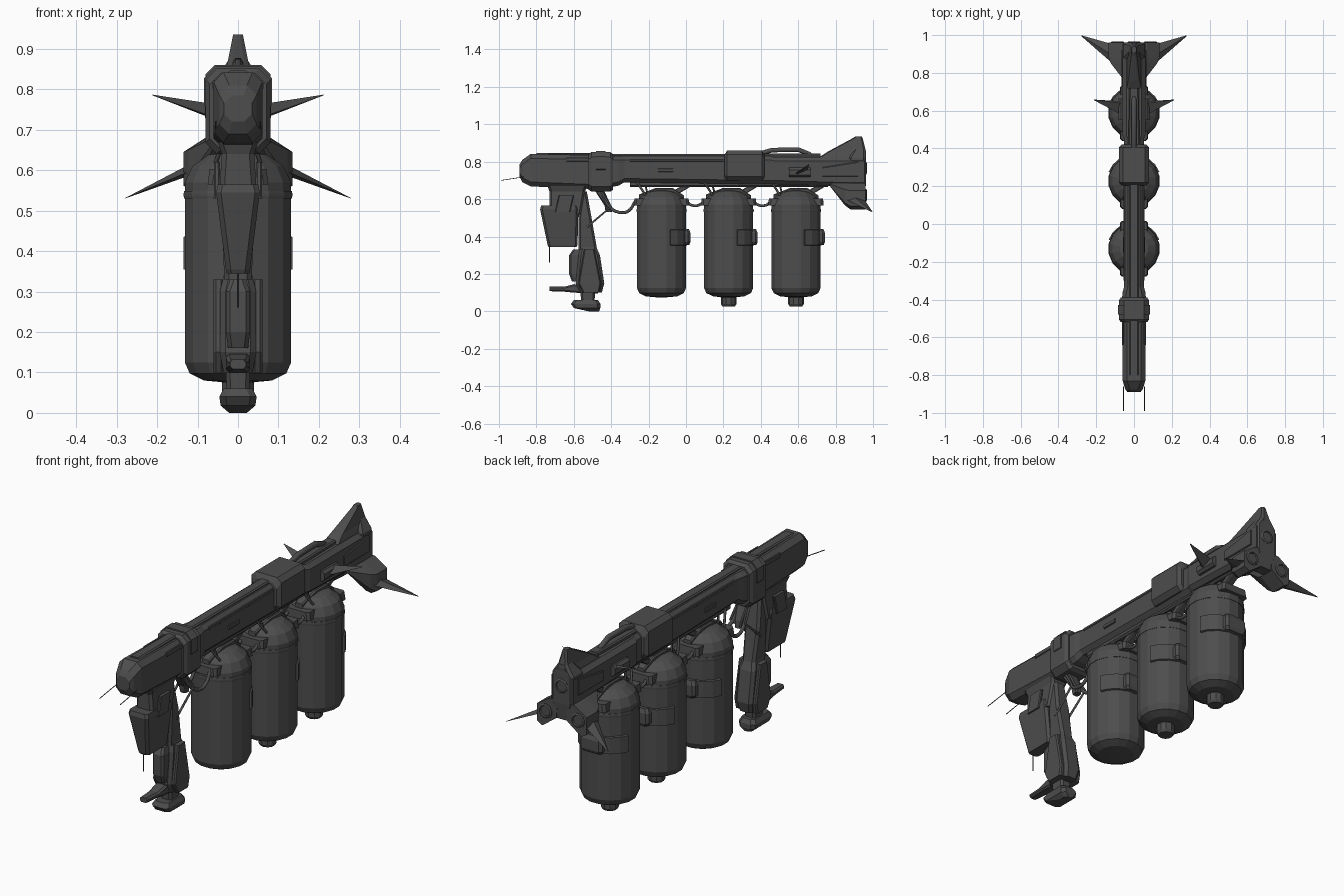
import bpy, bmesh, math
from mathutils import Vector

dark = bpy.data.materials.new("dark_grey")
dark.diffuse_color = (0.075, 0.075, 0.075, 1)


def finish(name, bm):
    bmesh.ops.recalc_face_normals(bm, faces=bm.faces[:])
    me = bpy.data.meshes.new(name)
    bm.to_mesh(me)
    bm.free()
    ob = bpy.data.objects.new(name, me)
    bpy.context.collection.objects.link(ob)
    me.materials.append(dark)
    return ob


def skin(name, rings, closed=False):
    """Join rings of points with quads; cap the ends unless the rings form a loop."""
    bm = bmesh.new()
    vs = [[bm.verts.new(p) for p in r] for r in rings]
    n = len(vs[0])
    pairs = list(zip(vs, vs[1:])) + ([(vs[-1], vs[0])] if closed else [])
    for r, s in pairs:
        for i in range(n):
            bm.faces.new((r[i], r[(i + 1) % n], s[(i + 1) % n], s[i]))
    if not closed:
        bm.faces.new(vs[0])
        bm.faces.new(vs[-1])
    return finish(name, bm)


def loft(name, axis, secs, ch=0.01, cx=0):
    """Chamfered rectangles (position, half width x, low, high) lofted along y or z."""
    rings = []
    for t, w, lo, hi in secs:
        c = min(ch, w * 0.6, (hi - lo) * 0.3)
        pts = [(-w + c, lo), (w - c, lo), (w, lo + c), (w, hi - c),
               (w - c, hi), (-w + c, hi), (-w, hi - c), (-w, lo + c)]
        rings.append([(a + cx, t, b) if axis == 'y' else (a + cx, b, t) for a, b in pts])
    return skin(name, rings)


def lathe(name, prof, center, axis='z', n=16):
    rings = []
    for r, h in prof:
        ring = []
        for i in range(n):
            a = math.tau * (i + 0.5) / n
            p = (r * math.cos(a), r * math.sin(a), h)
            ring.append(Vector(center) + Vector(p if axis == 'z' else (p[0], p[2], p[1])))
        rings.append(ring)
    return skin(name, rings)


def tube(name, pts, r, smooth=True):
    cu = bpy.data.curves.new(name, 'CURVE')
    cu.dimensions = '3D'
    cu.bevel_depth = r
    cu.bevel_resolution = 1
    cu.resolution_u = 4
    cu.use_fill_caps = True
    sp = cu.splines.new('BEZIER')
    sp.bezier_points.add(len(pts) - 1)
    for b, p in zip(sp.bezier_points, pts):
        b.co = p
        b.handle_left_type = b.handle_right_type = 'AUTO' if smooth else 'VECTOR'
    cu.materials.append(dark)
    bpy.context.collection.objects.link(bpy.data.objects.new(name, cu))


def spike(name, root, tip):
    """Thin blade from a root outline to a small tip."""
    t = Vector(tip)
    rc = sum((Vector(p) for p in root), Vector()) / len(root)
    skin(name, [root, [t + (Vector(p) - rc) * 0.05 for p in root]])


# Main hull
loft("nose", 'y', [(-.89, .035, .72, .785), (-.875, .046, .69, .81), (-.83, .06, .668, .842),
                   (-.52, .06, .655, .835), (-.50, .06, .65, .835)], .024)
loft("nose_collar", 'y', [(-.52, .07, .65, .84), (-.505, .08, .64, .852), (-.405, .08, .64, .852),
                          (-.39, .07, .65, .84)], .028)
loft("main_hull", 'y', [(-.42, .066, .66, .83), (-.36, .06, .672, .83), (-.33, .052, .69, .83),
                        (.45, .052, .68, .83), (.47, .06, .68, .825), (.955, .06, .665, .825)], .02)
loft("dorsal_box", 'y', [(.205, .066, .71, .835), (.22, .08, .70, .86), (.405, .08, .70, .86),
                         (.42, .066, .71, .835)], .022)
loft("hull_top_rail", 'y', [(-.39, .025, .82, .84), (.21, .025, .82, .84)], .006)
loft("nose_top_rail", 'y', [(-.8, .025, .82, .847), (-.5, .025, .82, .847)], .006)
loft("rear_spine", 'y', [(.42, .03, .82, .843), (.72, .025, .82, .843)], .006)
loft("hull_keel", 'y', [(-.3, .032, .665, .70), (.76, .032, .665, .70)], .008)
loft("collar_strap", 'y', [(-.48, .084, .73, .858), (-.43, .084, .73, .858)], .03)
tube("dorsal_pipe", [(0, .40, .845), (0, .46, .862), (0, .6, .865), (0, .66, .84), (0, .68, .82)], .014, False)

for s in (-1, 1):
    # Panels on the flanks
    loft("flank_panel", 'y', [(-.15, .006, .745, .765), (-.07, .006, .745, .765)], .003, s * .052)
    loft("flank_strip", 'y', [(-.3, .005, .80, .815), (.2, .005, .80, .815)], .003, s * .05)
    loft("nose_strip", 'y', [(-.64, .005, .80, .822), (-.52, .005, .80, .822)], .003, s * .059)
    loft("rear_panel", 'y', [(.73, .006, .72, .77), (.92, .006, .72, .80)], .004, s * .06)
    # Small upper blades with their sockets
    loft("blade_socket", 'y', [(.55, .02, .718, .768), (.665, .02, .718, .768)], .012, s * .062)
    spike("upper_blade", [(s * .07, .58, .735), (s * .07, .59, .73), (s * .07, .65, .755),
                          (s * .07, .64, .765)], (s * .212, .657, .786))
    # Lower tail pods
    shape = [(.02, .69), (.07, .687), (.135, .645), (.135, .562), (.105, .545), (.03, .60)]

    def pod(y, k):
        return [(s * (.05 + (x - .05) * k), y, .685 + (z - .685) * k) for x, z in shape]
    skin("tail_pod", [pod(.77, .12), pod(.85, .85), pod(.88, 1), pod(.96, 1)])
    spike("tail_blade", [(s * .125, .86, .595), (s * .125, .9, .585), (s * .125, .955, .595),
                         (s * .125, .9, .612)], (s * .278, .996, .531))
    # Nose whiskers
    tube("whisker", [(s * .055, -.86, .72), (s * .056, -.99, .70)], .002, False)
    # Strut braces behind the front leg
    tube("leg_brace", [(s * .035, -.53, .45), (s * .04, -.40, .56), (s * .03, -.46, .65)], .006, False)

# Tail fin and thrusters
loft("tail_fin", 'z', [(.81, .042, .69, .96), (.855, .028, .76, .962), (.925, .014, .89, .945),
                       (.935, .012, .905, .94)], .01)
loft("tail_plate", 'z', [(.60, .04, .90, .955), (.68, .058, .87, .962), (.82, .058, .87, .962),
                         (.87, .025, .90, .96)], .012)
for x, z in ((0, .765), (-.088, .62), (.088, .62)):
    lathe("thruster", [(.036, -.02), (.036, .006), (.028, .01), (.022, -.004)], (x, .957, z), 'y', 12)

# Tanks
for k, y in enumerate((-.131, .228, .588)):
    lathe("tank", [(.03, .647), (.075, .638), (.115, .61), (.134, .57), (.134, .125),
                   (.122, .098), (.085, .08), (.03, .075)], (0, y, 0))
    lathe("tank_seam", [(.136, .548), (.137, .542), (.137, .536), (.136, .53)], (0, y, 0))
    if k:
        lathe("tank_nozzle", [(.05, .085), (.042, .075), (.042, .04), (.034, .027)], (0, y, 0), n=10)
    # Rear clamp band
    ring = []
    for i in range(9):
        a = math.radians(20 + 140 * i / 8)
        c, sn = math.cos(a), math.sin(a)
        ring.append([(r * c, y + r * sn * .98, z) for r, z in
                     ((.128, .35), (.143, .355), (.143, .435), (.128, .44))])
    skin("clamp_band", ring)
    loft("clamp_latch", 'z', [(.355, .05, y + .11, y + .148), (.37, .06, y + .11, y + .155),
                              (.42, .06, y + .11, y + .155), (.44, .05, y + .11, y + .146)], .012)
    # Mounting tabs and hanger struts
    for s in (-1, 1):
        loft("tank_tab", 'z', [(.565, .075, min(y + s * .09, y + s * .148), max(y + s * .09, y + s * .148)),
                               (.603, .07, min(y + s * .08, y + s * .145), max(y + s * .08, y + s * .145))], .012)
        tube("front_hanger", [(s * .03, y - .13, .69), (s * .055, y - .085, .62)], .006, False)
        tube("front_hanger_inner", [(s * .02, y - .09, .69), (s * .03, y - .075, .63)], .005, False)
    loft("rear_hanger", 'z', [(.625, .022, y + .03, y + .085), (.69, .022, y + .14, y + .195)], .006)
    loft("tank_top_arm", 'y', [(y - .12, .02, .60, .625), (y - .03, .03, .63, .66),
                               (y + .06, .03, .63, .66), (y + .12, .02, .595, .62)], .006)
    # Hoses linking the tanks
    if k < 2:
        for s in (-1, 1):
            tube("link_hose", [(s * .04, y + .13, .59), (s * .045, y + .16, .568),
                               (s * .045, y + .2, .568), (s * .04, y + .23, .59)], .008)
loft("hose_bracket", 'z', [(.53, .016, -.43, -.395), (.565, .02, -.435, -.40), (.65, .03, -.49, -.44)], .006)
for s in (-1, 1):
    tube("feed_hose", [(s * .02, -.45, .64), (s * .03, -.41, .56), (s * .04, -.36, .53),
                       (s * .04, -.31, .535), (s * .04, -.27, .59)], .009)

# Front leg assembly
loft("leg_neck", 'z', [(.52, .048, -.73, -.56), (.64, .04, -.73, -.54), (.67, .05, -.74, -.53)], .012)
loft("forward_pod", 'z', [(.345, .028, -.735, -.585), (.355, .03, -.74, -.58),
                          (.545, .054, -.78, -.575), (.565, .05, -.775, -.58)], .012)
tube("pod_antenna", [(0, -.73, .35), (0, -.73, .26)], .002, False)
loft("upper_leg", 'z', [(.33, .034, -.575, -.475), (.50, .04, -.575, -.505), (.64, .03, -.57, -.53)], .012)
loft("lower_leg", 'z', [(.10, .036, -.575, -.45), (.15, .045, -.59, -.437), (.30, .045, -.575, -.46),
                        (.345, .034, -.565, -.48)], .014)
for s in (-1, 1):
    loft("leg_side_plate", 'z', [(.10, .012, -.55, -.465), (.15, .013, -.575, -.455),
                                 (.33, .012, -.545, -.49)], .006, s * .048)
    loft("pod_yoke", 'z', [(.53, .008, -.70, -.62), (.62, .007, -.68, -.60)], .004, s * .052)
loft("shin_guard", 'z', [(.16, .025, -.61, -.56), (.20, .03, -.625, -.56), (.30, .03, -.625, -.56),
                         (.33, .02, -.605, -.56)], .01)
loft("foot_spur", 'y', [(-.73, .02, .108, .132), (-.65, .026, .105, .132), (-.60, .03, .10, .145),
                        (-.47, .03, .095, .14)], .008)
loft("ankle", 'z', [(.045, .028, -.56, -.49), (.11, .03, -.565, -.485)], .01)
loft("foot_pad", 'z', [(0, .022, -.52, -.465), (.018, .043, -.60, -.458), (.04, .046, -.615, -.458),
                       (.06, .036, -.60, -.47)], .016)
